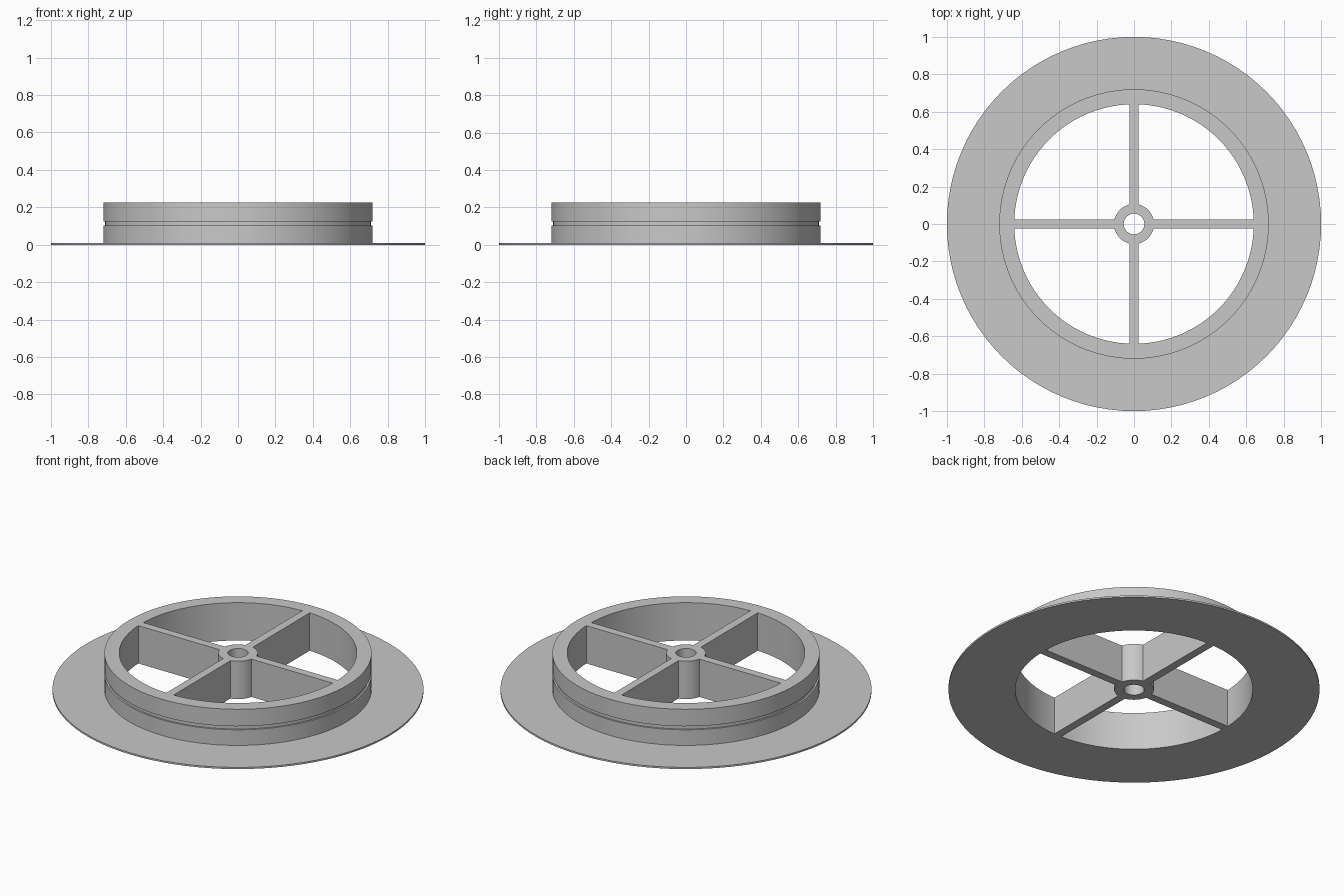
import bpy
import bmesh
import math
from mathutils import Matrix, Vector

cube = bpy.data.objects.get("Cube")
if cube:
    bpy.data.objects.remove(cube, do_unlink=True)

SEGMENTS = 96
HEIGHT = 0.225
BORE, HUB, INNER, RIM, FLANGE = 0.055, 0.107, 0.64, 0.72, 1.0

grey = bpy.data.materials.new("plain grey")
grey.use_nodes = True
grey.diffuse_color = (0.58, 0.58, 0.58, 1)
grey.node_tree.nodes["Principled BSDF"].inputs["Base Color"].default_value = grey.diffuse_color


def finish(name, bm, smooth=False):
    """Turn a bmesh into a named, coloured object."""
    bmesh.ops.recalc_face_normals(bm, faces=bm.faces)
    mesh = bpy.data.meshes.new(name)
    bm.to_mesh(mesh)
    bm.free()
    mesh.materials.append(grey)
    obj = bpy.data.objects.new(name, mesh)
    bpy.context.collection.objects.link(obj)
    if smooth:
        bpy.ops.object.select_all(action="DESELECT")
        obj.select_set(True)
        bpy.context.view_layer.objects.active = obj
        bpy.ops.object.shade_smooth_by_angle(angle=math.radians(30))
    return obj


def revolve(name, profile):
    """Spin a closed (radius, height) profile about the z axis."""
    bm = bmesh.new()
    verts = [bm.verts.new((r, 0, z)) for r, z in profile]
    edges = [bm.edges.new((a, b)) for a, b in zip(verts, verts[1:] + verts[:1])]
    bmesh.ops.spin(bm, geom=verts + edges, cent=(0, 0, 0), axis=(0, 0, 1),
                   angle=math.tau, steps=SEGMENTS, use_merge=True)
    bmesh.ops.remove_doubles(bm, verts=bm.verts, dist=1e-5)
    return finish(name, bm, smooth=True)


# Rim with a thin base flange and a shallow groove around its wall
revolve("flanged_rim", [
    (INNER, 0), (FLANGE, 0), (FLANGE, 0.01), (RIM, 0.01),
    (RIM, 0.103), (RIM - 0.01, 0.103), (RIM - 0.01, 0.124), (RIM, 0.124),
    (RIM, HEIGHT), (INNER, HEIGHT)])

# Bored hub
revolve("hub", [(BORE, 0), (HUB, 0), (HUB, HEIGHT), (BORE, HEIGHT)])

# Four full-height spokes
start, end = HUB - 0.004, INNER + 0.002
for i, side in enumerate(("left", "back", "right", "front")):
    bm = bmesh.new()
    bmesh.ops.create_cube(bm, size=1)
    bmesh.ops.scale(bm, vec=(end - start, 0.048, HEIGHT), verts=bm.verts)
    bmesh.ops.translate(bm, vec=Vector(((start + end) / 2, 0, HEIGHT / 2)), verts=bm.verts)
    bmesh.ops.rotate(bm, cent=(0, 0, 0), matrix=Matrix.Rotation(i * math.pi / 2, 3, "Z"),
                     verts=bm.verts)
    finish(f"{side}_spoke", bm)
